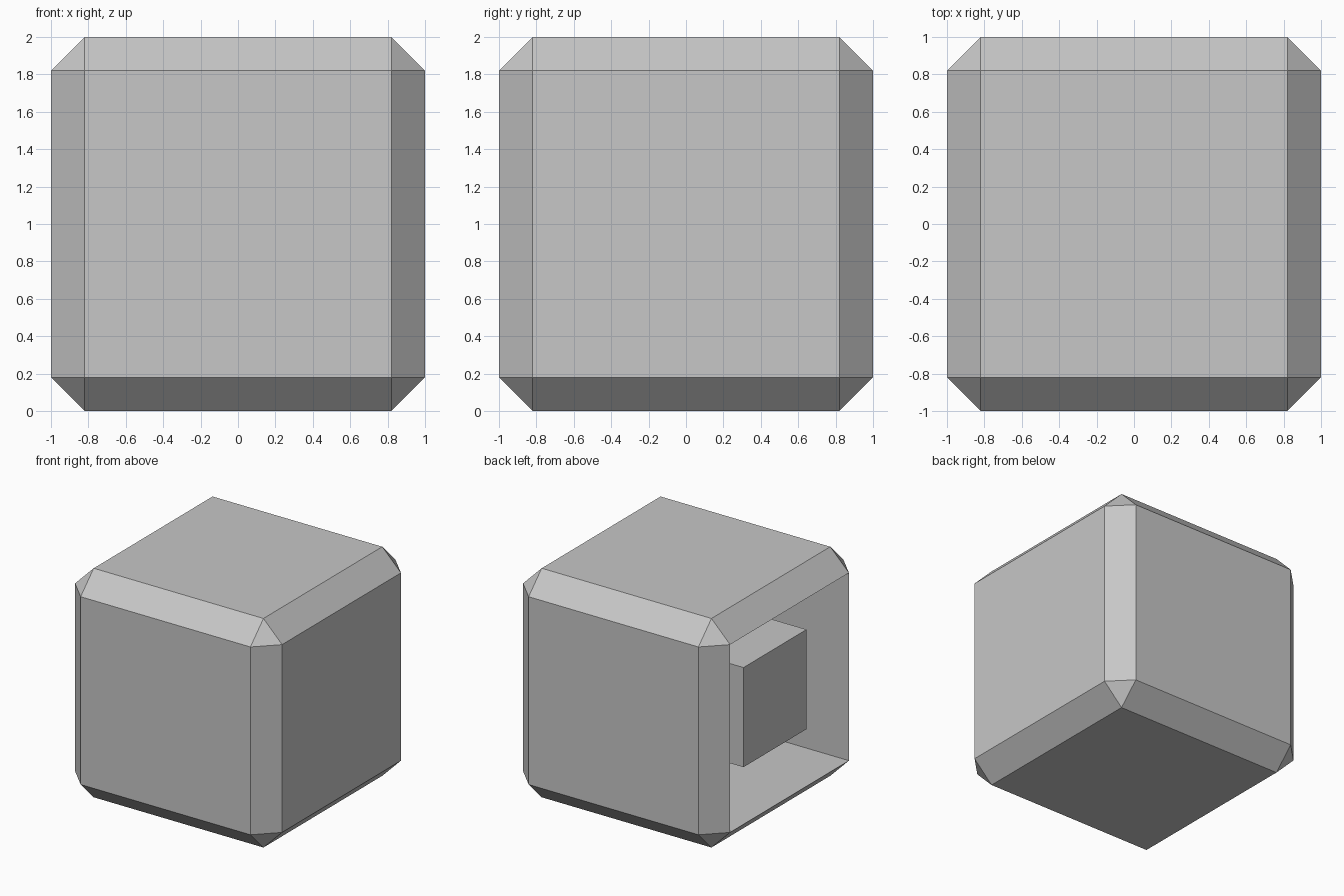
import bpy
import bmesh
from mathutils import Vector

old = bpy.data.objects.get("Cube")
if old:
    bpy.data.objects.remove(old, do_unlink=True)

CHAMFER = 0.18       # edge cut of the housing
RECESS = 1.4         # depth of the pocket in the open side
BLOCK = 0.87         # width and height of the inner block
BLOCK_FRONT = -0.86  # x of the block's outer face

# Single plain grey
grey = bpy.data.materials.new("plain grey")
grey.use_nodes = True
colour = (0.57, 0.57, 0.57, 1)
grey.diffuse_color = colour
bsdf = next(n for n in grey.node_tree.nodes if n.type == "BSDF_PRINCIPLED")
bsdf.inputs["Base Color"].default_value = colour


def add_object(name, bm, location):
    bmesh.ops.recalc_face_normals(bm, faces=bm.faces)
    mesh = bpy.data.meshes.new(name)
    bm.to_mesh(mesh)
    bm.free()
    mesh.materials.append(grey)
    obj = bpy.data.objects.new(name, mesh)
    obj.location = location
    bpy.context.collection.objects.link(obj)
    return obj


# Chamfered housing with a square pocket sunk into its right (-x) side
bm = bmesh.new()
bmesh.ops.create_cube(bm, size=2)
bmesh.ops.bevel(bm, geom=bm.edges[:], offset=CHAMFER, segments=1,
                affect="EDGES", profile=0.5)
bm.normal_update()
side = min(bm.faces, key=lambda f: f.normal.x)
pocket = bmesh.ops.extrude_discrete_faces(bm, faces=[side])["faces"][0]
bmesh.ops.translate(bm, verts=pocket.verts[:], vec=Vector((RECESS, 0, 0)))
add_object("housing", bm, (0, 0, 1))

# Square block standing on the pocket floor
length = RECESS - 1 - BLOCK_FRONT
bm = bmesh.new()
bmesh.ops.create_cube(bm, size=1)
bmesh.ops.scale(bm, verts=bm.verts, vec=Vector((length, BLOCK, BLOCK)))
add_object("inner_block", bm, (BLOCK_FRONT + length / 2, 0, 1))
